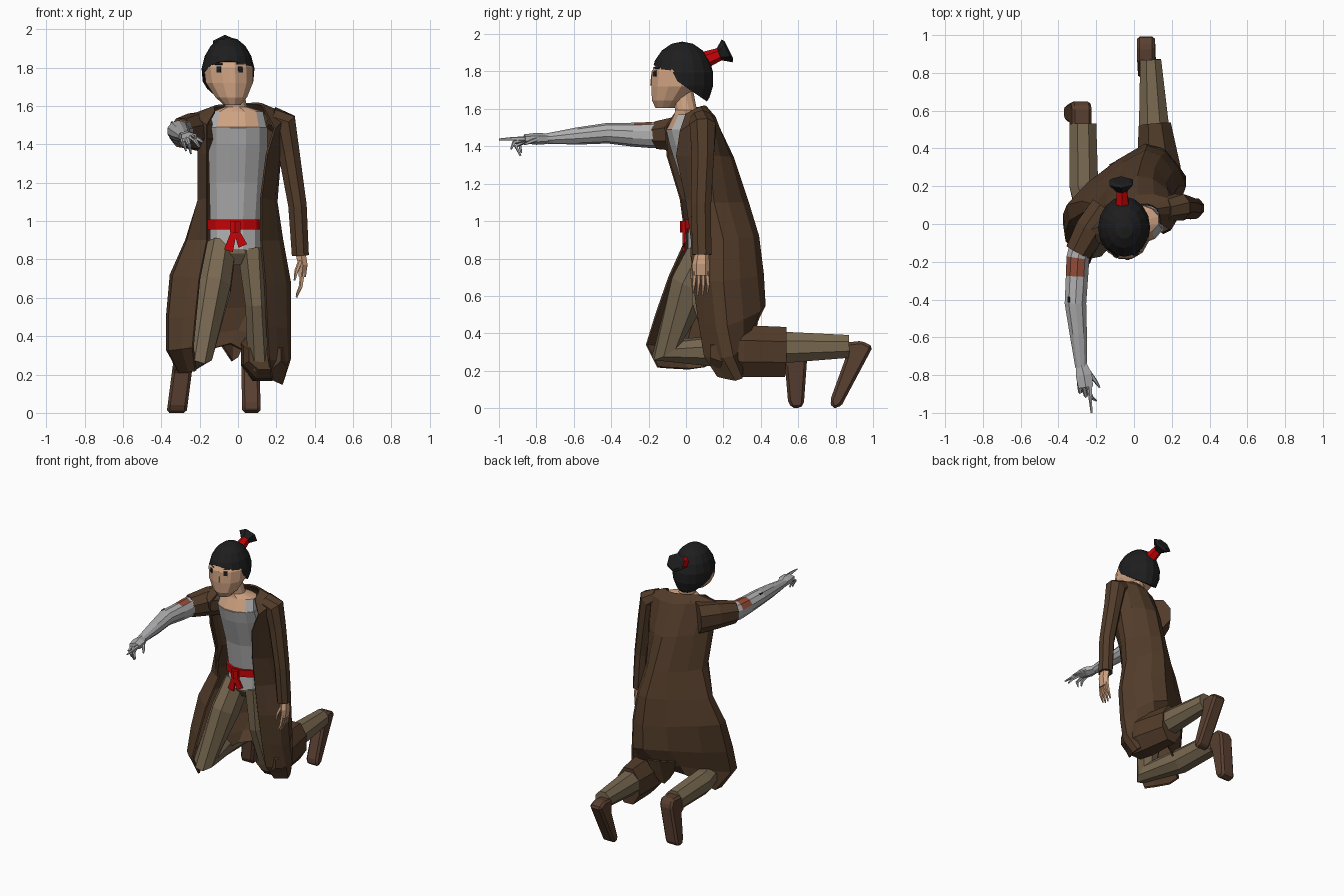
import bpy, bmesh, math
from mathutils import Vector as V

def mat(name, r, g, b):
    m = bpy.data.materials.new(name)
    m.diffuse_color = (r, g, b, 1)
    return m

COAT = mat("coat brown", .085, .045, .023)
BOOT = mat("boot brown", .10, .05, .03)
OLIVE = mat("trouser olive", .19, .14, .082)
SHIRT = mat("shirt grey", .46, .46, .46)
RED = mat("sash red", .58, .001, .002)
SKIN = mat("skin", .62, .36, .22)
HAIR = mat("hair black", .013, .013, .014)
METAL = mat("arm grey", .43, .43, .44)
RUST = mat("patch rust", .30, .075, .04)

def finish(name, bm, *mats):
    bmesh.ops.recalc_face_normals(bm, faces=bm.faces)
    me = bpy.data.meshes.new(name)
    bm.to_mesh(me)
    bm.free()
    for m in mats:
        me.materials.append(m)
    ob = bpy.data.objects.new(name, me)
    bpy.context.collection.objects.link(ob)
    return ob

def loft(name, rings, *mats, sides=8, flat=False, rule=None):
    """Rings of (x, y, z, half width in x, half depth) swept along their centres."""
    bm, loops = bmesh.new(), []
    cs = [V(r[:3]) for r in rings]
    for i, r in enumerate(rings):
        t = V((0, 0, 1))
        if not flat:
            t = V()
            if i > 0: t += (cs[i] - cs[i - 1]).normalized()
            if i < len(cs) - 1: t += (cs[i + 1] - cs[i]).normalized()
            t.normalize()
        u = (V((1, 0, 0)) - t * t.x).normalized()
        v = t.cross(u)
        loops.append([bm.verts.new(cs[i] + u * r[3] * math.cos(a) + v * r[4] * math.sin(a))
                      for a in (2 * math.pi * (k + .5) / sides for k in range(sides))])
    for a, b in zip(loops, loops[1:]):
        for k in range(sides):
            n = (k + 1) % sides
            bm.faces.new((a[k], a[n], b[n], b[k]))
    bm.faces.new(loops[0])
    bm.faces.new(loops[-1])
    if rule:
        for f in bm.faces:
            f.material_index = rule(f.calc_center_median())
    return finish(name, bm, *mats)

def prism(name, profile, x_of_z, w, m):
    """Side profile in (y, z) extruded across x."""
    bm = bmesh.new()
    a, b = [[bm.verts.new((x_of_z(z) + s * w, y, z)) for y, z in profile] for s in (-1, 1)]
    bm.faces.new(a)
    bm.faces.new(b)
    for k in range(len(a)):
        n = (k + 1) % len(a)
        bm.faces.new((a[k], a[n], b[n], b[k]))
    ob = finish(name, bm, m)
    bev = ob.modifiers.new("bevel", 'BEVEL')
    bev.width = .015
    return ob

def plate(name, target, origin, direction, w, h, m):
    """Thin plate laid on the surface hit by a ray."""
    hit, loc, nor, _ = target.ray_cast(V(origin), V(direction))
    if not hit:
        return
    bm = bmesh.new()
    bmesh.ops.create_cube(bm, size=1)
    bmesh.ops.scale(bm, vec=(w, h, .008), verts=bm.verts)
    ob = finish(name, bm, m)
    ob.location = loc
    ob.rotation_euler = nor.to_track_quat('Z', 'Y').to_euler()

# Long open coat: rings of right edge, right side, back, left side, left edge
COAT_RINGS = [
    ((-.12, -.06, 1.57), (-.11, .02, 1.60), (.03, .10, 1.61), (.12, .08, 1.61), (.14, .00, 1.57)),
    ((-.16, -.11, 1.50), (-.22, -.03, 1.56), (.02, .15, 1.55), (.24, .10, 1.56), (.19, -.03, 1.48)),
    ((-.16, -.10, 1.35), (-.20, .03, 1.35), (.02, .25, 1.34), (.22, .12, 1.35), (.15, -.05, 1.35)),
    ((-.16, -.03, 1.12), (-.20, .10, 1.10), (.04, .33, 1.10), (.20, .15, 1.10), (.12, .00, 1.12)),
    ((-.16, .00, .90), (-.27, .12, .90), (.06, .385, .92), (.23, .20, .90), (.12, .03, .90)),
    ((-.20, -.09, .70), (-.35, .10, .72), (.07, .41, .72), (.27, .20, .68), (.14, .04, .68)),
    ((-.22, -.16, .50), (-.37, .05, .50), (.06, .42, .55), (.27, .22, .44), (.15, .07, .46)),
    ((-.235, -.21, .34), (-.37, .00, .33), (.00, .34, .43), (.27, .25, .28), (.16, .10, .28)),
    ((-.22, -.15, .22), (-.31, .10, .22), (-.04, .25, .36), (.22, .30, .16), (.18, .17, .17)),
]

def smooth_row(row, n=3):
    p = [V(c) for c in row]
    p = [p[0]] + p + [p[-1]]
    out = []
    for i in range(1, len(p) - 2):
        a, b, c, d = p[i - 1:i + 3]
        for k in range(n):
            t = k / n
            out.append(.5 * (2 * b + (c - a) * t + (2 * a - 5 * b + 4 * c - d) * t * t
                             + (3 * b - a - 3 * c + d) * t ** 3))
    return out + [p[-1]]

def sheet(name, rows):
    bm = bmesh.new()
    grid = [[bm.verts.new(c) for c in r] for r in rows]
    for a, b in zip(grid, grid[1:]):
        for k in range(len(a) - 1):
            bm.faces.new((a[k], a[k + 1], b[k + 1], b[k]))
    sol = finish(name, bm, COAT).modifiers.new("thickness", 'SOLIDIFY')
    sol.thickness, sol.offset = .012, 0

sheet("coat", [smooth_row(r) for r in COAT_RINGS])
# Torn flap of hem hanging between the legs
sheet("hem_flap", [[(-.13, .31, .46), (-.03, .36, .46), (.06, .38, .46)],
                   [(-.09, .27, .36), (-.03, .33, .36), (.03, .35, .36)],
                   [(-.05, .27, .30), (-.03, .30, .27), (.00, .32, .29)]])
loft("coat_tail_left", [(.14, .13, .30, .09, .08), (.14, .18, .30, .12, .13), (.13, .30, .305, .125, .15),
                        (.11, .53, .30, .092, .145)], COAT)
loft("left_sleeve", [(.17, .08, 1.54, .06, .065), (.24, .09, 1.505, .075, .075), (.265, .09, 1.36, .06, .065),
                     (.31, .08, 1.08, .052, .058), (.325, .085, .82, .048, .055)], COAT)
loft("right_sleeve", [(-.15, .08, 1.465, .09, .115), (-.23, -.03, 1.468, .09, .10),
                      (-.297, -.15, 1.46, .074, .08)], COAT)

# Shirt, neckline, neck
loft("shirt", [(-.01, .13, .85, .14, .125), (-.01, .13, 1.0, .14, .12), (-.005, .10, 1.2, .15, .125),
               (0, .04, 1.4, .16, .13), (0, .0, 1.49, .16, .11)], SHIRT, sides=12, flat=True)
loft("chest", [(0, .0, 1.485, .155, .11), (.0, .02, 1.57, .135, .085), (-.01, .0, 1.595, .06, .06),
               (-.03, -.02, 1.70, .055, .06)], SKIN, SHIRT, sides=12, flat=True,
     rule=lambda c: int(abs(c.x) > .085 and c.z < 1.58))

# Sash with knot and two tails
loft("sash", [(-.01, .13, .957, .152, .14), (-.01, .13, 1.008, .152, .14)], RED, sides=12, flat=True)
loft("sash_knot", [(-.015, -.012, .94, .032, .02), (-.015, -.012, 1.0, .032, .02)], RED, sides=6)
for s, x, z in (("right", -.05, .845), ("left", .025, .87)):
    loft("sash_tail_" + s, [(-.015, -.012, .965, .018, .01), (x, -.012, z, .034, .01)], RED, sides=4)

# Trousers: pelvis and two bent legs
loft("pelvis", [(-.01, .16, .77, .06, .09), (-.01, .15, .83, .13, .125), (-.01, .14, .90, .135, .115)],
     OLIVE, flat=True)
loft("right_leg", [(-.09, .13, .86, .085, .115), (-.125, .03, .66, .095, .12), (-.20, -.10, .315, .074, .10),
                   (-.265, .20, .30, .082, .09), (-.27, .53, .29, .076, .08)], OLIVE)
loft("left_leg", [(.075, .13, .86, .085, .115), (.098, .13, .57, .065, .105), (.115, .20, .29, .07, .10),
                  (.105, .53, .325, .085, .09), (.088, .87, .33, .06, .066)], OLIVE)

# Boots, toes pointing down
prism("right_boot", [(.50, .23), (.50, .34), (.62, .345), (.65, .30), (.63, .02), (.61, 0),
                     (.565, 0), (.545, .04), (.53, .22)], lambda z: -.32 + .13 * z, .052, BOOT)
prism("left_boot", [(.85, .26), (.85, .35), (.94, .36), (1.0, .33), (.835, .02), (.81, 0),
                    (.78, 0), (.77, .04)], lambda z: .07 - .02 * z, .048, BOOT)

# Head and face
head = loft("head", [(-.03, -.11, 1.605, .045, .055), (-.035, -.095, 1.645, .085, .09),
                     (-.045, -.06, 1.72, .127, .13), (-.05, -.042, 1.80, .132, .145),
                     (-.05, -.03, 1.87, .10, .115)], SKIN, sides=12, flat=True)
loft("nose", [(-.035, -.182, 1.725, .016, .014), (-.035, -.18, 1.80, .006, .006)], SKIN, sides=4, flat=True)
for s, x in (("right", -.10), ("left", .012)):
    plate("eye_" + s, head, (x, -1, 1.79), (0, 1, 0), .026, .032, HAIR)
    plate("eyebrow_" + s, head, (x, -1, 1.818), (0, 1, 0), .045, .008, HAIR)

# Hair cap narrowing to the nape, cut off along the hairline
bm = bmesh.new()
bmesh.ops.create_uvsphere(bm, u_segments=16, v_segments=9, radius=1)
for v in bm.verts:
    if v.co.z < 0:
        v.co.x *= 1 + .25 * v.co.z
bmesh.ops.scale(bm, vec=(.14, .168, .20), verts=bm.verts)
bmesh.ops.translate(bm, vec=(-.052, -.02, 1.76), verts=bm.verts)
bmesh.ops.bisect_plane(bm, geom=bm.verts[:] + bm.edges[:] + bm.faces[:], plane_co=(0, -.18, 1.84),
                       plane_no=(0, -.165, -.24), clear_outer=True)
bmesh.ops.holes_fill(bm, edges=bm.edges)
finish("hair", bm, HAIR)

# Tied ponytail fanning out
loft("hair_tie", [(-.062, .11, 1.865, .038, .044), (-.065, .19, 1.897, .03, .033)], RED, sides=6)
loft("ponytail", [(-.065, .17, 1.887, .026, .028), (-.068, .22, 1.91, .072, .068),
                  (-.068, .23, 1.915, .05, .05)], HAIR, sides=6)

# Grey outstretched arm, rust patch on its upper faces, small dark mark
arm = loft("right_arm", [(-.27, -.08, 1.465, .065, .07), (-.297, -.18, 1.46, .064, .07),
                         (-.302, -.28, 1.462, .062, .064), (-.31, -.42, 1.47, .06, .055),
                         (-.295, -.58, 1.455, .048, .046), (-.28, -.76, 1.44, .032, .026)],
           METAL, RUST, sides=10, rule=lambda c: int(-.28 < c.y < -.18 and c.z > 1.485 and c.x < -.30
                                                     or -.28 < c.y < -.18 and c.z > 1.51))
plate("arm_mark", arm, (-.345, -.40, 3), (0, 0, -1), .03, .012, HAIR)

# Hands: palm plus fingers as thin bent tubes
def hand(side, palm, fingers, m):
    loft(side + "_palm", palm, m, sides=6)
    for i, pts in enumerate(fingers):
        r = (.013, .011, .005)
        loft(f"{side}_finger_{i + 1}", [(*p, r[k], r[k]) for k, p in enumerate(pts)], m, sides=5)

hand("right", [(-.28, -.74, 1.44, .032, .028), (-.265, -.80, 1.44, .05, .032), (-.255, -.865, 1.44, .045, .024)],
     [((-.235, -.85, 1.44), (-.23, -.92, 1.44), (-.225, -1.0, 1.437)),
      ((-.25, -.85, 1.44), (-.225, -.92, 1.42), (-.20, -.935, 1.385)),
      ((-.27, -.85, 1.435), (-.255, -.91, 1.40), (-.245, -.885, 1.35)),
      ((-.29, -.84, 1.435), (-.285, -.89, 1.41), (-.27, -.88, 1.365)),
      ((-.235, -.79, 1.44), (-.205, -.83, 1.425), (-.182, -.865, 1.41))], METAL)
hand("left", [(.325, .085, .84, .03, .035), (.338, .08, .77, .028, .047), (.335, .08, .71, .022, .046)],
     [((.336, .08 + d, .73), (.328, .08 + 1.2 * d, .66), (.305, .075 + 1.2 * d, .595 + abs(d) * .6))
      for d in (-.032, -.011, .011, .032)] + [((.325, .05, .79), (.305, .035, .74), (.295, .03, .69))], SKIN)
